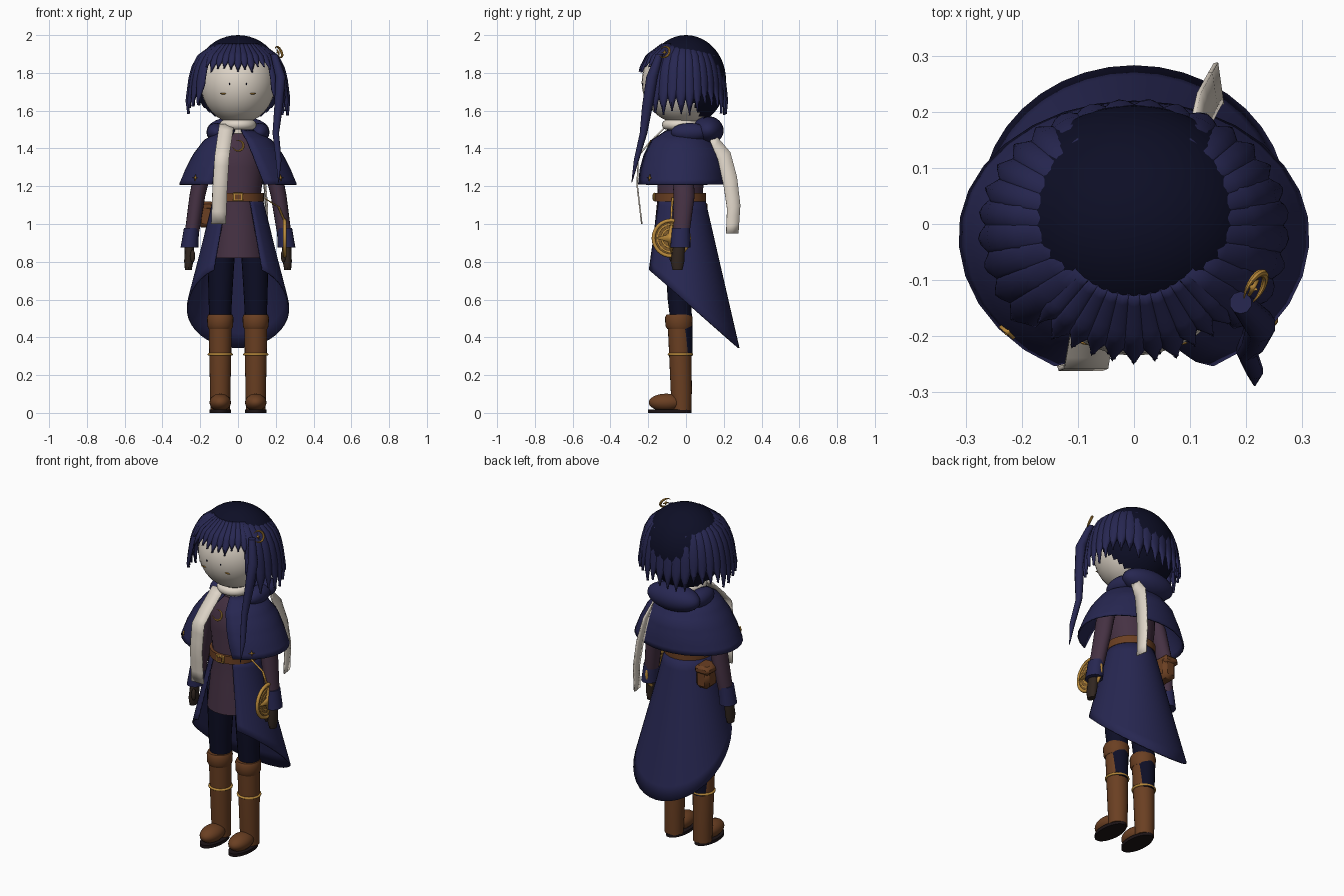
import bpy, bmesh, math, random
from mathutils import Vector
from math import sin, cos, pi

random.seed(4)
if "Cube" in bpy.data.objects:
    bpy.data.objects.remove(bpy.data.objects["Cube"])
parts = []


def material(name, *rgb):
    m = bpy.data.materials.new(name)
    m.use_nodes = True
    m.diffuse_color = (*rgb, 1)
    m.node_tree.nodes["Principled BSDF"].inputs["Base Color"].default_value = (*rgb, 1)
    return m


NAVY = material("navy cloth", .02, .02, .083)
DARK = material("midnight", .004, .0045, .019)
CREAM = material("cream", .74, .67, .58)
PLUM = material("plum cloth", .06, .031, .056)
BROWN = material("brown leather", .145, .05, .016)
GLOVE = material("dark leather", .03, .019, .014)
SOLE = material("sole", .012, .007, .008)
GOLD = material("gold", .5, .26, .045)
BRONZE = material("bronze", .22, .11, .025)


def make(name, verts, faces, mat):
    me = bpy.data.meshes.new(name)
    me.from_pydata(verts, [], faces)
    bm = bmesh.new()
    bm.from_mesh(me)
    bmesh.ops.recalc_face_normals(bm, faces=bm.faces)
    bm.to_mesh(me)
    bm.free()
    me.materials.append(mat)
    ob = bpy.data.objects.new(name, me)
    bpy.context.collection.objects.link(ob)
    parts.append(ob)
    return ob


def sheet(name, fn, nu, nv, mat, thick=0):
    """Surface from fn(u, v), with u and v from 0 to 1."""
    verts = [fn(i / nu, j / nv) for j in range(nv + 1) for i in range(nu + 1)]
    row = nu + 1
    faces = [(j * row + i, j * row + i + 1, (j + 1) * row + i + 1, (j + 1) * row + i)
             for j in range(nv) for i in range(nu)]
    ob = make(name, verts, faces, mat)
    if thick:
        ob.modifiers.new("thickness", 'SOLIDIFY').thickness = thick
    return ob


def loft(name, rings, mat, n=20):
    """Capped stack of level ellipses (x, y, z, rx, ry)."""
    verts = [(x + rx * sin(2 * pi * i / n), y - ry * cos(2 * pi * i / n), z)
             for x, y, z, rx, ry in rings for i in range(n)]
    faces = [(j * n + i, j * n + (i + 1) % n, (j + 1) * n + (i + 1) % n, (j + 1) * n + i)
             for j in range(len(rings) - 1) for i in range(n)]
    faces += [tuple(range(n)), tuple(range(len(verts) - n, len(verts)))]
    return make(name, verts, faces, mat)


def finish(name, mat, scale=(1, 1, 1), normal=None):
    ob = bpy.context.object
    ob.name, ob.scale = name, scale
    if normal:
        ob.rotation_euler = Vector(normal).to_track_quat('Z', 'Y').to_euler()
    ob.data.materials.append(mat)
    parts.append(ob)
    return ob


def ball(name, loc, scale, mat, seg=32):
    bpy.ops.mesh.primitive_uv_sphere_add(segments=seg, ring_count=seg // 2, radius=1, location=loc)
    return finish(name, mat, scale)


def box(name, loc, scale, mat, bevel=0):
    bpy.ops.mesh.primitive_cube_add(size=1, location=loc)
    ob = finish(name, mat, scale)
    if bevel:
        bpy.ops.object.transform_apply(location=False, rotation=False, scale=True)
        ob.modifiers.new("soft edges", 'BEVEL').width = bevel
    return ob


def ring(name, loc, major, minor, mat, normal=None, scale=(1, 1, 1)):
    bpy.ops.mesh.primitive_torus_add(major_radius=major, minor_radius=minor, major_segments=32,
                                     minor_segments=10, location=loc)
    return finish(name, mat, scale, normal)


def place(ob, loc, normal):
    ob.location = loc
    ob.rotation_euler = Vector(normal).to_track_quat('Z', 'Y').to_euler()


def star(name, loc, normal, size):
    pts = [((size if i % 2 == 0 else size * .3) * cos(i * pi / 4),
            (size if i % 2 == 0 else size * .3) * sin(i * pi / 4), 0) for i in range(8)]
    ob = make(name, pts, [tuple(range(8))], GOLD)
    ob.modifiers.new("thickness", 'SOLIDIFY').thickness = .006
    place(ob, loc, normal)


def crescent(name, loc, normal, size, start):
    def surface(u, v):
        a, b = start + v * 1.55 * pi, u * 2 * pi
        w = size * (.03 + .2 * sin(pi * v))
        return ((size + w * cos(b)) * cos(a), (size + w * cos(b)) * sin(a), w * sin(b))
    place(sheet(name, surface, 8, 20, GOLD), loc, normal)


def blend(table, t):
    """Interpolate rows evenly spread over t from 0 to 1."""
    f = min(max(t, 0), .9999) * (len(table) - 1)
    i = int(f)
    return [p + (q - p) * (f - i) for p, q in zip(table[i], table[i + 1])]


# Head and eye details
ball("head", (0, -.02, 1.75), (.2, .215, .22), CREAM)
for s in (-1, 1):
    ball("pupil", (s * .045, -.229, 1.74), (.004, .004, .006), DARK, 8)
    ball("eye_glint", (s * .078, -.212, 1.69), (.018, .004, .004), GOLD, 8)

# Scalp, opened around the face
scalp = ball("scalp_hair", (0, 0, 1.76), (.235, .212, .24), DARK, 48)
bm = bmesh.new()
bm.from_mesh(scalp.data)
gone = []
for f in bm.faces:
    c = f.calc_center_median()
    y, z = c.y * .212, 1.76 + c.z * .24
    if z < 1.87 and y < -.06 + max(0, 1.75 - z) * .8:
        gone.append(f)
bmesh.ops.delete(bm, geom=gone, context='FACES')
bm.to_mesh(scalp.data)
bm.free()


# Hair locks fanned around the crown
def lock(name, angle, half, tip):
    spread = [(.48,), (.79,), (.91,), (.97,), (1.0,), (1.03,), (1.0,)]

    def surface(u, v):
        z = 1.955 + (tip - 1.955) * v
        w = 2 * u - 1
        k = blend(spread, (1.955 - z) / .36)[0] * (1 + .05 * (1 - w * w))
        a = angle + w * half * min(1, (1 - v) / .35 + .04)
        ry = .25 if cos(a) > 0 else .212
        return (.258 * k * sin(a), -.005 - ry * k * cos(a), z)
    sheet(name, surface, 4, 12, NAVY, .006)


for i in range(24):
    lock("hair_lock", math.radians(52 + 256 * i / 23), .15, random.uniform(1.57, 1.64))
for i in range(11):
    lock("fringe_lock", math.radians(-44 + 8.8 * i), .1, random.uniform(1.80, 1.835))

long_path = [(.19, -.14, 1.9, .02, .02), (.225, -.18, 1.78, .028, .03), (.215, -.205, 1.62, .024, .028),
             (.2, -.225, 1.48, .018, .02), (.215, -.262, 1.34, .016, .014), (.215, -.287, 1.22, .002, .002)]
loft("long_side_lock", long_path, NAVY, 10)
hair_pin = (.215, -.115, 1.91)
crescent("hair_crescent", hair_pin, (.8, -.45, .4), .031, -2.4)
star("hair_star", hair_pin, (.8, -.45, .4), .017)

# Neck, scarf and its two tails
loft("neck", [(0, -.03, 1.42, .05, .05), (0, -.03, 1.58, .05, .05)], CREAM)
ring("scarf_wrap", (0, -.03, 1.525), .072, .026, CREAM)
front_tail = [(-.06, -.1, 1.53), (-.075, -.2, 1.43), (-.085, -.258, 1.36),
              (-.095, -.262, 1.2), (-.103, -.238, 1.0)]


def front_scarf(u, v):
    x, y, z = blend(front_tail, v)
    return (x + (u - .5) * .078, y, z)


sheet("scarf_front_tail", front_scarf, 2, 12, CREAM, .008)
outer_edge = [(.1, .15, 1.48), (.12, .235, 1.38), (.14, .27, 1.25), (.15, .288, 1.1), (.15, .278, .95)]
inner_edge = [(.13, .13, 1.44), (.135, .17, 1.34), (.15, .2, 1.2), (.16, .218, 1.08), (.16, .213, .95)]
sheet("scarf_back_tail",
      lambda u, v: tuple(Vector(blend(outer_edge, v)).lerp(Vector(blend(inner_edge, v)), u)),
      2, 12, CREAM, .008)

# Hood and short cape
ball("hood", (0, .115, 1.495), (.165, .084, .076), NAVY)
for s in (-1, 1):
    ball("hood_side", (s * .115, .02, 1.485), (.052, .1, .05), NAVY, 20)
cape_rows = [(1.5, .085, .08, .09), (1.445, .18, .17, .16), (1.37, .238, .215, .215),
             (1.29, .28, .245, .232), (1.21, .313, .262, .24)]


def cape(u, v):
    z, rx, front, back = blend(cape_rows, v)
    gap = .2 + .27 * v
    a = gap + (2 * pi - 2 * gap) * u
    return (rx * sin(a), -.02 - (front if cos(a) > 0 else back) * cos(a), z)


sheet("cape", cape, 26, 12, NAVY, .008)
for s in (-1, 1):
    star("cape_star", (s * .228, -.195, 1.245), (s * .7, -.8, .2), .017)
crescent("cape_clasp", (0, -.195, 1.415), (0, -1, .3), .029, -2.9)

# Tunic
loft("tunic", [(0, -.03, .82, .15, .15), (0, -.03, 1.0, .132, .135), (0, -.03, 1.15, .12, .12),
               (0, -.03, 1.3, .14, .125), (0, -.03, 1.41, .14, .115), (0, -.03, 1.48, .07, .06)], PLUM, 28)


# Open coat skirt with a hem sloping down to the back
def coat(u, v):
    a = .5 + (2 * pi - 1) * u
    hem_y = .04 - (.27 if cos(a) > 0 else .243) * cos(a)
    hem = Vector((.272 * sin(a), hem_y, .76 - .86 * (hem_y + .2)))
    waist = Vector((.13 * sin(a), -.03 - .13 * cos(a), 1.14))
    return tuple(waist.lerp(hem, v))


sheet("coat_skirt", coat, 32, 10, NAVY, .008)

# Belt, buckle and pouch
loft("belt", [(0, -.03, z, .137, .137) for z in (1.12, 1.165)], BROWN, 32)
box("buckle", (0, -.168, 1.143), (.055, .012, .045), GOLD, .004)
box("buckle_plate", (0, -.173, 1.143), (.03, .008, .024), BROWN)
box("pouch", (-.172, .055, 1.045), (.085, .1, .125), BROWN, .02)
box("pouch_flap", (-.176, .058, 1.095), (.095, .11, .05), BROWN, .015)

# Hanging astrolabe
hub = Vector((.247, -.078, .925))
for major, minor in ((.094, .01), (.073, .006), (.05, .006), (.026, .005)):
    ring("astrolabe_ring", hub, major, minor, GOLD, (1, 0, 0))
bpy.ops.mesh.primitive_cylinder_add(vertices=32, radius=.09, depth=.008, location=hub)
finish("astrolabe_disc", BRONZE, normal=(1, 0, 0))
star("astrolabe_star", hub + Vector((.009, 0, 0)), (1, 0, 0), .085)
loft("astrolabe_strap", [(.245, -.078, 1.02, .006, .006), (.215, -.075, 1.09, .006, .006),
                         (.135, -.07, 1.14, .006, .006)], GOLD, 8)

# Arms and legs, one of each per side
for s in (-1, 1):
    loft("sleeve", [(s * .13, -.03, 1.43, .04, .05), (s * .175, -.02, 1.33, .048, .056),
                    (s * .215, -.01, 1.15, .042, .056), (s * .243, -.025, .96, .038, .045)], PLUM)
    loft("cuff", [(s * .257, -.03, .875, .047, .053), (s * .246, -.027, .98, .04, .048)], NAVY)
    loft("glove", [(s * .263, -.045, .757, .018, .026), (s * .261, -.045, .8, .024, .036),
                   (s * .256, -.035, .9, .025, .03)], GLOVE, 12)
    ball("thumb", (s * .24, -.075, .83), (.013, .014, .035), GLOVE, 12)
    x = s * .094
    loft("trouser_leg", [(x, -.018, .3, .05, .053), (x, -.022, .45, .056, .056),
                         (x, -.035, .6, .062, .062), (s * .088, -.035, .9, .075, .08)], DARK)
    loft("boot_shaft", [(x, -.022, .015, .052, .05), (x, -.025, .12, .054, .056),
                        (x, -.03, .3, .058, .059), (x, -.035, .47, .061, .062)], BROWN, 24)
    loft("boot_cuff", [(x, -.036, .445, .062, .064), (x, -.038, .46, .068, .071),
                       (x, -.038, .505, .07, .073), (x, -.038, .52, .064, .066)], BROWN, 24)
    ring("boot_band", (x, -.03, .31), .06, .007, GOLD)
    ball("boot_foot", (x, -.105, .055), (.057, .092, .047), BROWN, 24)
    loft("boot_sole", [(x, -.085, 0, .058, .115), (x, -.085, .018, .058, .115)], SOLE, 24)

# Smooth shading with crisp edges
bpy.ops.object.select_all(action='DESELECT')
for ob in parts:
    ob.select_set(True)
bpy.context.view_layer.objects.active = parts[0]
bpy.ops.object.shade_smooth_by_angle(angle=math.radians(40))
